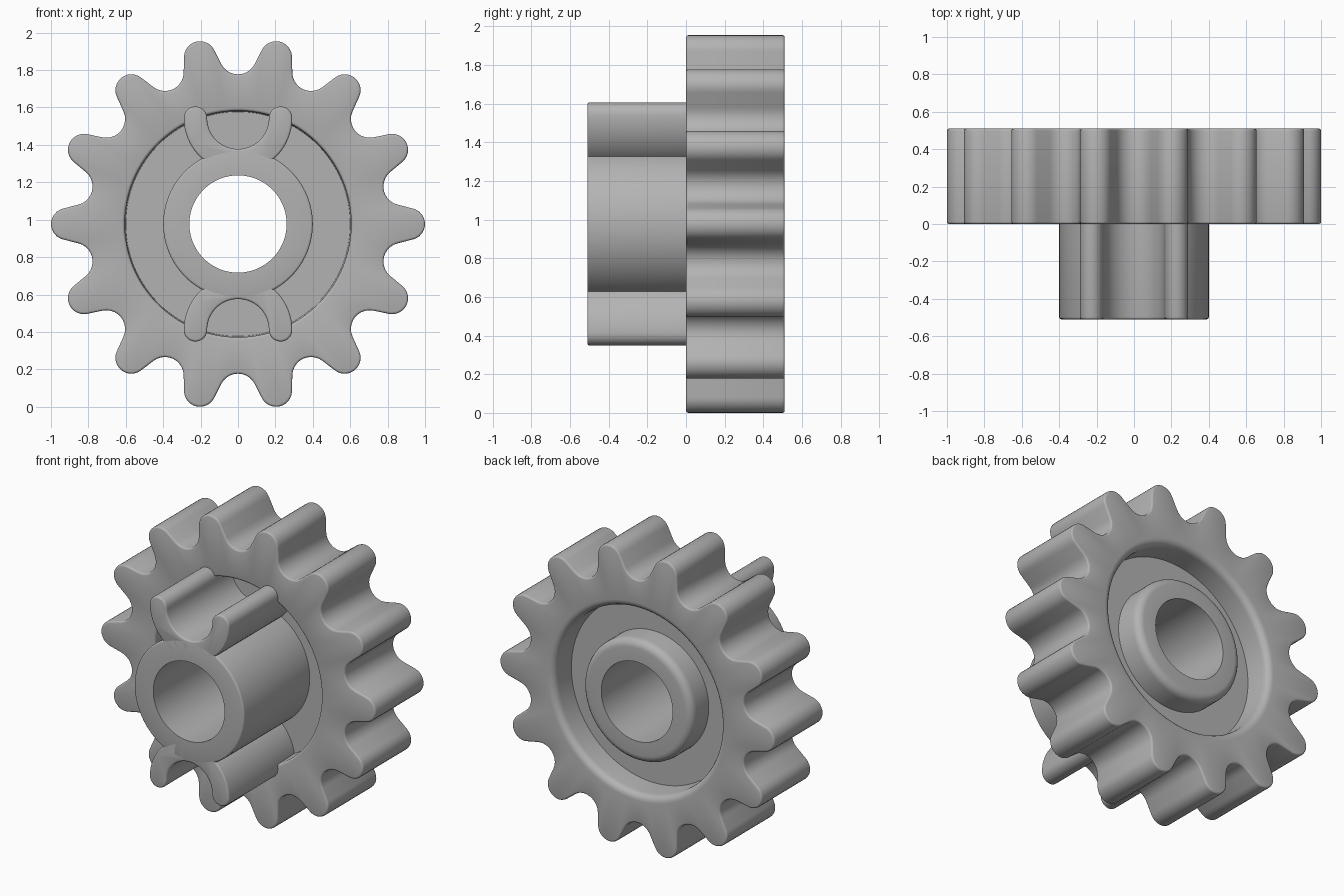
import bpy, bmesh, math
from math import sin, cos, pi, radians, atan2, acos, hypot

cube = bpy.data.objects.get("Cube")
if cube:
    bpy.data.objects.remove(cube)

TEETH = 14
CENTRE_Z = 0.977
FRONT, FACE, BACK = -0.51, 0.0, 0.51
EDGE = 0.012

grey = bpy.data.materials.new("plain grey")
grey.use_nodes = True
colour = (0.45, 0.45, 0.45, 1)
grey.diffuse_color = colour
grey.node_tree.nodes["Principled BSDF"].inputs["Base Color"].default_value = colour


def arc(cx, cz, r, a0, a1, steps):
    """Points along an arc, both ends included."""
    return [(cx + r * cos(a0 + (a1 - a0) * i / steps),
             cz + r * sin(a0 + (a1 - a0) * i / steps)) for i in range(steps + 1)]


def loft(name, rings, closed=False):
    """Skin rings of (points, y); join the ends or cap them."""
    bm = bmesh.new()
    loops = [[bm.verts.new((x, y, z + CENTRE_Z)) for x, z in pts] for pts, y in rings]
    pairs = list(zip(loops, loops[1:]))
    if closed:
        pairs.append((loops[-1], loops[0]))
    else:
        bm.faces.new(loops[0])
        bm.faces.new(loops[-1])
    for a, b in pairs:
        for i in range(len(a)):
            j = (i + 1) % len(a)
            bm.faces.new((a[i], a[j], b[j], b[i]))
    bmesh.ops.recalc_face_normals(bm, faces=bm.faces)
    mesh = bpy.data.meshes.new(name)
    bm.to_mesh(mesh)
    bm.free()
    mesh.materials.append(grey)
    obj = bpy.data.objects.new(name, mesh)
    bpy.context.collection.objects.link(obj)
    bpy.ops.object.select_all(action='DESELECT')
    obj.select_set(True)
    bpy.context.view_layer.objects.active = obj
    bpy.ops.object.shade_smooth_by_angle(angle=radians(32))
    return obj


def fillet(size, steps=3):
    """(inset, distance from end) pairs running from the end face to the side."""
    return [(size * (1 - sin(t)), size * (1 - cos(t)))
            for t in (pi / 2 * i / steps for i in range(steps + 1))]


def tooth_outline(inset):
    """Round tips and round roots joined by their common tangents."""
    tip_c, tip_r = 0.915, 0.085
    root_c, root_r = 0.9, 0.1
    half = pi / TEETH
    dx, dz = root_c * cos(half) - tip_c, root_c * sin(half)
    flank = atan2(dz, dx) - acos((tip_r + root_r) / hypot(dx, dz))
    outline = []
    for k in range(TEETH):
        a = 2 * half * k
        b = a + half
        outline += arc(tip_c * cos(a), tip_c * sin(a), tip_r - inset,
                       a - flank, a + flank, 12)
        # root arc runs clockwise, mirrored about its own axis
        turn = flank - half
        outline += arc(root_c * cos(b), root_c * sin(b), root_r + inset,
                       b + pi + turn, b + pi - turn, 10)
    return outline


# Toothed wheel with a dished web on both sides
outer = tooth_outline(0)
angles = [atan2(z, x) for x, z in outer]


def matched_circle(r):
    return [(r * cos(a), r * sin(a)) for a in angles]


WEB_FRONT, WEB_BACK = 0.175, 0.335
wheel = [(tooth_outline(i), FACE + d) for i, d in fillet(EDGE)]
wheel += [(tooth_outline(i), BACK - d) for i, d in reversed(fillet(EDGE))]
wheel += [(matched_circle(0.65 - i), BACK - d)
          for i, d in ((0.045 - e, f) for e, f in fillet(0.045, 5))]
wheel += [(matched_circle(r), y) for r, y in
          ((0.6, WEB_BACK), (0.37, WEB_BACK), (0.37, WEB_FRONT), (0.6, WEB_FRONT))]
wheel += [(matched_circle(0.605 + i), FACE + d) for i, d in reversed(fillet(0.015))]
loft("toothed_wheel", wheel, closed=True)


# Hub tube through the wheel
def circle(r):
    return arc(0, 0, r, 0, 2 * pi, 96)[:-1]


hub = [(circle(0.26), FRONT)]
hub += [(circle(0.4 - i), FRONT + d) for i, d in fillet(EDGE)]
hub += [(circle(0.4 - i), BACK - d) for i, d in reversed(fillet(0.05, 5))]
hub += [(circle(0.26), BACK)]
loft("hub_tube", hub, closed=True)


# U-shaped forks above and below the hub
def fork_outline(inset, side):
    cz, r_in, r_out = 0.566, 0.165, 0.29
    mid, cap = (r_in + r_out) / 2, (r_out - r_in) / 2 - inset
    pts = arc(0, cz, r_out - inset, pi, 2 * pi, 32)
    pts += arc(mid, cz, cap, 0, pi, 12)[1:-1]
    pts += arc(0, cz, r_in + inset, 2 * pi, pi, 32)
    pts += arc(-mid, cz, cap, 0, pi, 12)[1:-1]
    return [(x, side * z) for x, z in pts]


for name, side in (("upper_fork", 1), ("lower_fork", -1)):
    rings = [(fork_outline(i, side), FRONT + d) for i, d in fillet(EDGE)]
    rings.append((fork_outline(0, side), WEB_FRONT + 0.02))
    loft(name, rings)
